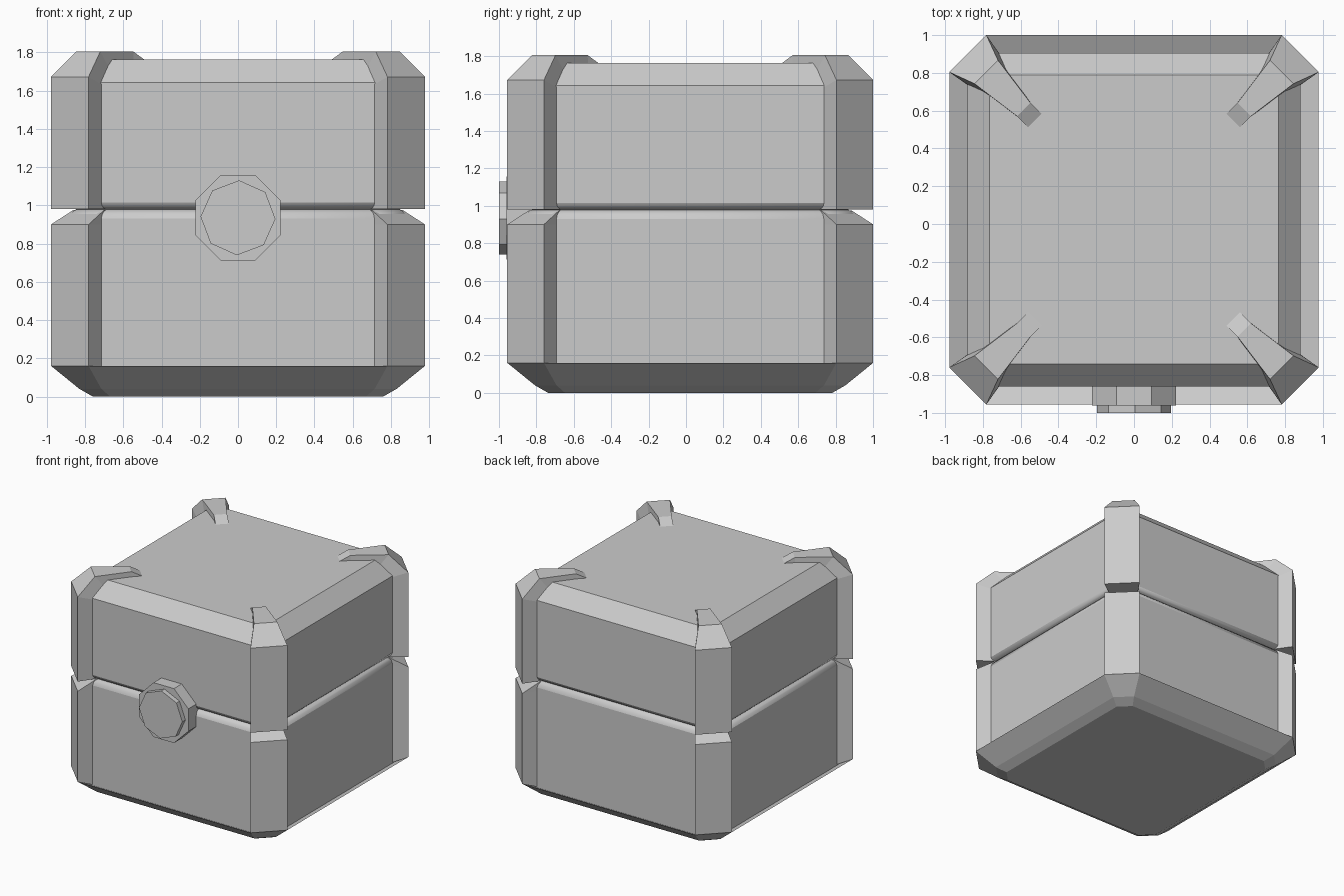
import bpy, bmesh, math

if "Cube" in bpy.data.objects:
    bpy.data.objects.remove(bpy.data.objects["Cube"])

CY = 0.0225  # the body sits slightly back to leave room for the front knob
R2 = math.sqrt(2)


def loft(name, rings, smooth_z=None):
    """Skin a list of equal-length point rings and cap both ends."""
    bm = bmesh.new()
    vs = [[bm.verts.new(p) for p in ring] for ring in rings]
    n = len(rings[0])
    for a, b in zip(vs, vs[1:]):
        for i in range(n):
            j = (i + 1) % n
            bm.faces.new((a[i], a[j], b[j], b[i]))
    bm.faces.new(vs[0][::-1])
    bm.faces.new(vs[-1])
    bmesh.ops.recalc_face_normals(bm, faces=bm.faces)
    if smooth_z:
        for f in bm.faces:
            f.smooth = (len(f.verts) == 4 and
                        all(smooth_z[0] <= v.co.z <= smooth_z[1] for v in f.verts))
    me = bpy.data.meshes.new(name)
    bm.to_mesh(me)
    bm.free()
    ob = bpy.data.objects.new(name, me)
    bpy.context.collection.objects.link(ob)
    return ob


def octagon(z, h, c):
    """Square of half size h whose corners are cut off at distance c."""
    pts = [(h, -c), (h, c), (c, h), (-c, h), (-h, c), (-h, -c), (-c, -h), (c, -h)]
    return [(x, y + CY, z) for x, y in pts]


def post(name, stations, angle):
    """Tapered bar in a diagonal plane; station = outer (d, z, w), inner (d, z, w)."""
    ca, sa = math.cos(angle), math.sin(angle)

    def pt(d, z, w):
        return (d * ca - w * sa, d * sa + w * ca + CY, z)
    rings = []
    for (d, z, w), (e, y, v) in stations:
        rings.append([pt(d, z, -w), pt(d, z, w), pt(e, y, v), pt(e, y, -v)])
    return loft(name, rings)


# lower box: bevelled foot, raised lip around the wall, rounded seam edge
loft("lower_box", [octagon(*s) for s in [
    (0, .76, .67), (.04, .83, .715), (.16, .978, .782), (.11, .882, .745),
    (.93, .882, .745), (.955, .875, .74), (.97, .862, .725), (.978, .845, .71)]],
    (.92, .98))

# lid: seam edge, straight wall, bevelled top
loft("lid", [octagon(*s) for s in [
    (.978, .845, .71), (.985, .862, .725), (.998, .876, .74), (1.015, .882, .745),
    (1.643, .882, .745), (1.763, .765, .69)]], (.97, 1.02))

# corner posts: lower piece with sloped top, upper piece hooking over the lid
LOWER = [((1.245, .16, .139), (1.03, .08, .10)),
         ((1.245, .90, .139), (1.03, .90, .10)),
         ((1.105, .975, .115), (1.03, .977, .10))]
UPPER = [((1.245, .98, .139), (1.03, .98, .10)),
         ((1.245, 1.672, .139), (1.03, 1.60, .10)),
         ((1.107, 1.805, .088), (.99, 1.66, .08)),
         ((.825, 1.805, .05), (.825, 1.70, .052)),
         ((.744, 1.763, .05), (.744, 1.70, .05))]
for k in range(4):
    a = math.pi / 4 + k * math.pi / 2
    post(f"lower_post_{k + 1}", LOWER, a)
    post(f"lid_post_{k + 1}", UPPER, a)


# front knob: octagonal base and smaller octagonal cap
def disc(y, r, turn):
    return [(r * math.cos(turn + i * math.pi / 4), y,
             .935 + r * math.sin(turn + i * math.pi / 4)) for i in range(8)]


loft("knob_base", [disc(-.80, .241, math.pi / 8), disc(-.96, .241, math.pi / 8)])
loft("knob_cap", [disc(-.94, .196, -.03), disc(-1.0, .196, -.03)])
